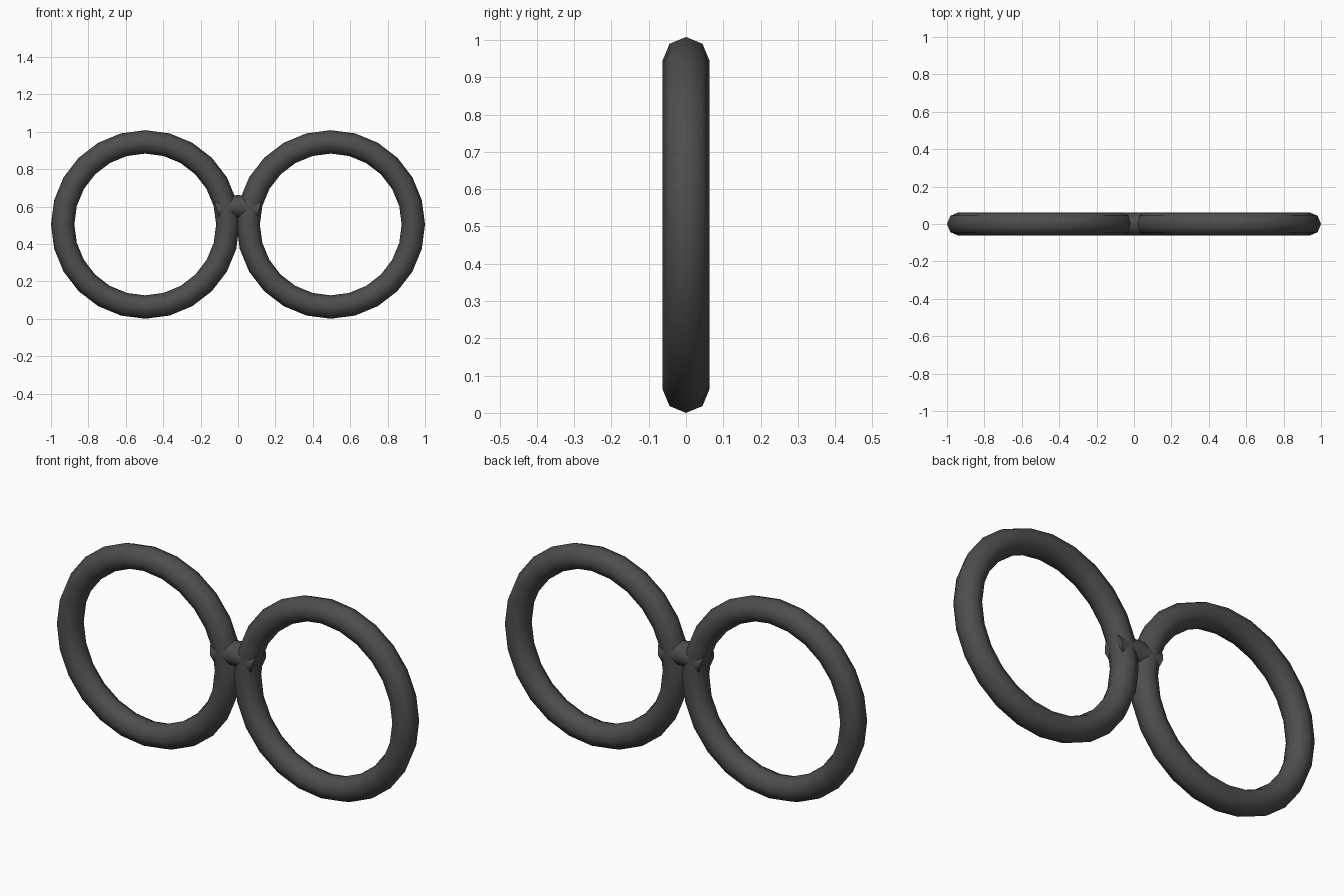
import bpy, bmesh, math

if "Cube" in bpy.data.objects:
    bpy.data.objects.remove(bpy.data.objects["Cube"])

dark = bpy.data.materials.new("dark_frame")
dark.diffuse_color = (0.075, 0.075, 0.075, 1)
dark.use_nodes = True
dark.node_tree.nodes["Principled BSDF"].inputs["Base Color"].default_value = dark.diffuse_color

TUBE = 0.0625
RIM = 0.504 - TUBE


def finish(obj):
    obj.data.materials.append(dark)
    bpy.ops.object.select_all(action='DESELECT')
    obj.select_set(True)
    bpy.context.view_layer.objects.active = obj
    bpy.ops.object.shade_smooth_by_angle(angle=math.radians(60))


# Two round rims
for name, x in (("left_rim", -0.496), ("right_rim", 0.496)):
    bpy.ops.mesh.primitive_torus_add(
        major_segments=24, minor_segments=8, major_radius=RIM,
        minor_radius=TUBE, location=(x, 0, 0.504),
        rotation=(math.pi / 2, 0, 0))
    rim = bpy.context.object
    rim.name = name
    bpy.ops.object.transform_apply(location=True, rotation=True)
    finish(rim)

# Short arched nose bridge: octagonal tube swept along a shallow arc
SIDES, R, ARC, TOP = 8, 0.061, 0.44, 0.6
bm = bmesh.new()
rings = []
for i in range(5):
    a = math.radians(-15 + 7.5 * i)
    ring = []
    for j in range(SIDES):
        t = 2 * math.pi * j / SIDES
        d = ARC + R * math.cos(t)
        ring.append(bm.verts.new((d * math.sin(a), R * math.sin(t),
                                  TOP - ARC + d * math.cos(a))))
    rings.append(ring)
for a, b in zip(rings, rings[1:]):
    for j in range(SIDES):
        k = (j + 1) % SIDES
        bm.faces.new((a[j], a[k], b[k], b[j]))
bm.faces.new(rings[0])
bm.faces.new(rings[-1])
bmesh.ops.recalc_face_normals(bm, faces=bm.faces)
mesh = bpy.data.meshes.new("nose_bridge")
bm.to_mesh(mesh)
bm.free()
bridge = bpy.data.objects.new("nose_bridge", mesh)
bpy.context.collection.objects.link(bridge)
finish(bridge)
